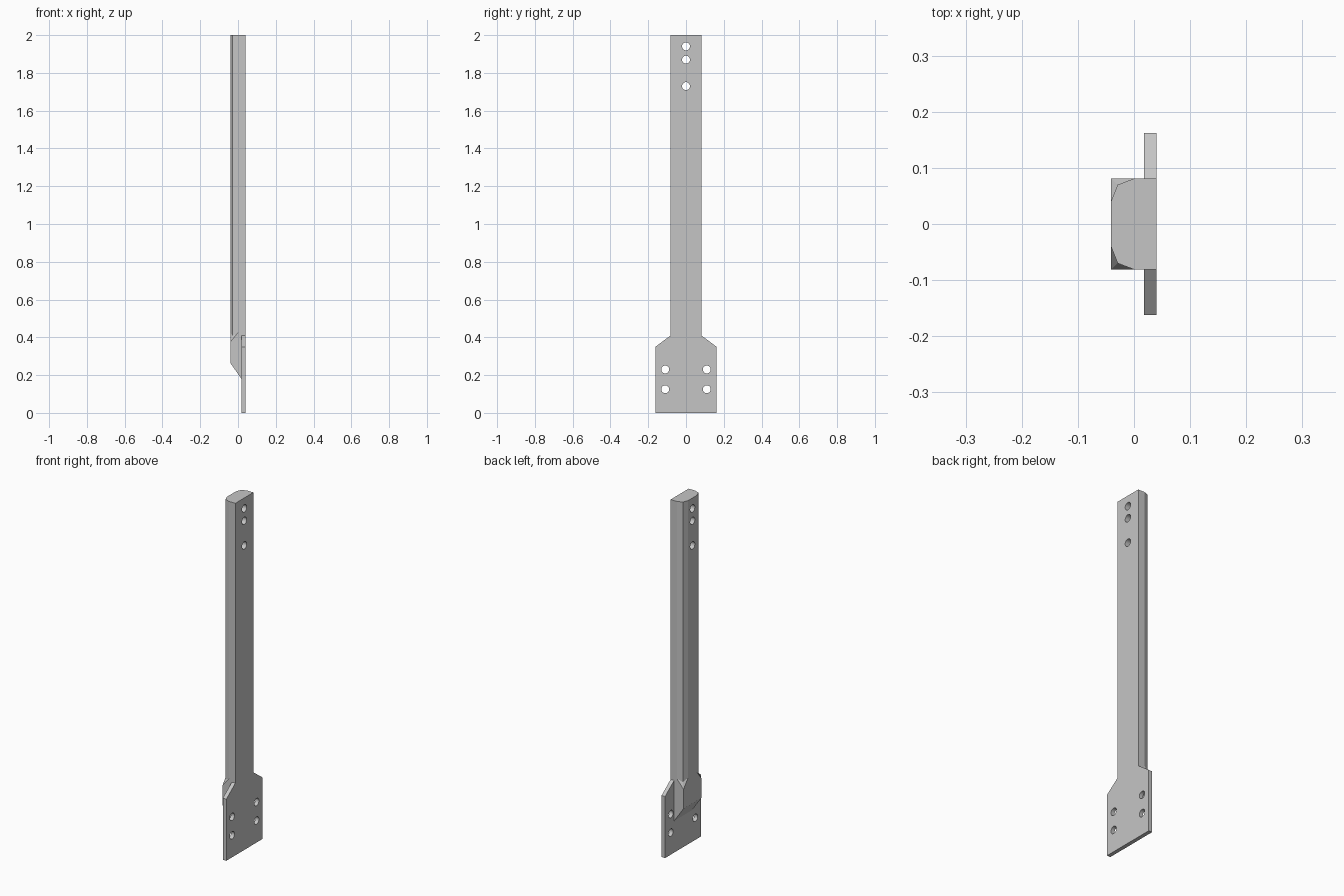
import bpy
import bmesh
import math

cube = bpy.data.objects.get("Cube")
if cube:
    bpy.data.objects.remove(cube, do_unlink=True)

grey = bpy.data.materials.new("plain grey")
grey.use_nodes = True
colour = (0.56, 0.56, 0.56, 1)
grey.diffuse_color = colour
grey.node_tree.nodes["Principled BSDF"].inputs["Base Color"].default_value = colour

BACK, FRONT, STEP = 0.04, -0.041, 0.018   # depths along x
HALF, WIDE = 0.081, 0.162                 # half widths of post and plate
SHOULDER, TOP = 0.41, 2.0


def add_object(name, bm):
    bmesh.ops.recalc_face_normals(bm, faces=bm.faces[:])
    mesh = bpy.data.meshes.new(name)
    bm.to_mesh(mesh)
    bm.free()
    mesh.materials.append(grey)
    obj = bpy.data.objects.new(name, mesh)
    bpy.context.collection.objects.link(obj)
    return obj


def drill(obj, centres, radius):
    """Bore round holes along x at the given (y, z) centres."""
    for y, z in centres:
        bpy.ops.mesh.primitive_cylinder_add(
            vertices=24, radius=radius, depth=0.4,
            location=(0, y, z), rotation=(0, math.pi / 2, 0))
        cutter = bpy.context.object
        cutter.hide_render = True
        cutter.data.materials.append(grey)
        bpy.ops.object.select_all(action='DESELECT')
        obj.select_set(True)
        bpy.context.view_layer.objects.active = obj
        mod = obj.modifiers.new("hole", 'BOOLEAN')
        mod.operation = 'DIFFERENCE'
        mod.solver = 'EXACT'
        mod.object = cutter
        bpy.ops.object.modifier_apply(modifier=mod.name)
        bpy.data.objects.remove(cutter, do_unlink=True)
    bpy.ops.object.shade_smooth_by_angle(angle=math.radians(20))


# Post: square foot with a sloped end, edges bevelled above the shoulder
points = {
    "toe": (STEP, HALF, 0.18),
    "corner": (FRONT, HALF, 0.265),
    "peak": (FRONT, HALF, 0.375),
    "side": (0, HALF, 0.425),
    "mid": (-0.029, 0.07, SHOULDER),
    "face": (FRONT, 0.04, 0.425),
    "side_top": (0, HALF, TOP),
    "mid_top": (-0.029, 0.07, TOP),
    "face_top": (FRONT, 0.04, TOP),
    "back_top": (BACK, HALF, TOP),
    "back": (BACK, HALF, SHOULDER),
    "ledge": (STEP, HALF, SHOULDER),
}
side_faces = [
    "toe corner peak side side_top back_top back ledge",
    "peak mid side", "peak face mid",
    "side mid mid_top side_top", "mid face face_top mid_top",
]
spanning_faces = [
    "toe corner", "corner peak face face_top",
    "face_top mid_top side_top back_top",
    "back_top back", "back ledge", "ledge toe",
]
bm = bmesh.new()
left = {k: bm.verts.new(p) for k, p in points.items()}
right = {k: bm.verts.new((x, -y, z)) for k, (x, y, z) in points.items()}
for names in side_faces:
    for side in (left, right):
        bm.faces.new([side[n] for n in names.split()])
for names in spanning_faces:
    keys = names.split()
    bm.faces.new([left[k] for k in keys] + [right[k] for k in reversed(keys)])
post = add_object("post", bm)
drill(post, [(0, 1.94), (0, 1.87), (0, 1.73)], 0.021)

# Mounting plate: flat profile with sloped shoulders
outline = [(WIDE, 0), (WIDE, 0.35), (HALF, SHOULDER)]
outline += [(-y, z) for y, z in reversed(outline)]
bm = bmesh.new()
sheet = bm.faces.new([bm.verts.new((STEP, y, z)) for y, z in outline])
extruded = bmesh.ops.extrude_face_region(bm, geom=[sheet], use_keep_orig=True)
bmesh.ops.translate(
    bm, vec=(BACK - STEP, 0, 0),
    verts=[v for v in extruded["geom"] if isinstance(v, bmesh.types.BMVert)])
plate = add_object("mounting_plate", bm)
drill(plate, [(y, z) for y in (-0.11, 0.11) for z in (0.125, 0.23)], 0.021)
